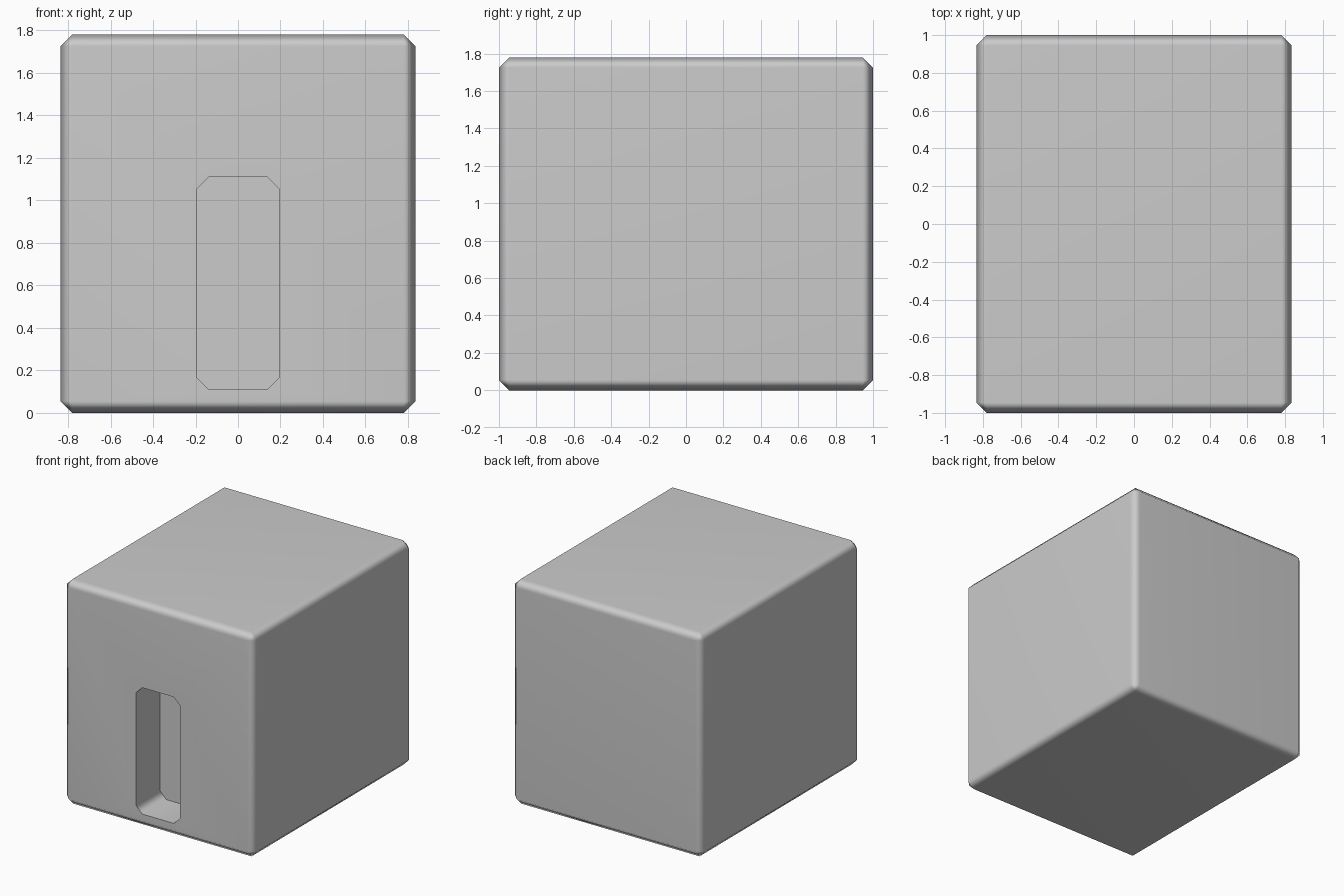
import bpy, bmesh

if "Cube" in bpy.data.objects:
    bpy.data.objects.remove(bpy.data.objects["Cube"])

def chamfered_block(name, size, centre, chamfer, keep=lambda e: True):
    """Box with single-segment chamfers on the chosen edges."""
    bm = bmesh.new()
    bmesh.ops.create_cube(bm, size=1)
    for v in bm.verts:
        v.co = [v.co[i] * size[i] + centre[i] for i in range(3)]
    bmesh.ops.bevel(bm, geom=[e for e in bm.edges if keep(e)], offset=chamfer,
                    segments=1, affect='EDGES')
    mesh = bpy.data.meshes.new(name)
    bm.to_mesh(mesh)
    bm.free()
    obj = bpy.data.objects.new(name, mesh)
    bpy.context.collection.objects.link(obj)
    return obj

# Main body
body = chamfered_block("hut_body", (1.67, 2.0, 1.78), (0, 0, 0.89), 0.055)

# Doorway recess: slot with chamfered corners running into the front
depth = 0.3
def runs_along_y(e):
    return abs(e.verts[0].co.y - e.verts[1].co.y) > 0.01
cutter = chamfered_block("doorway_cutter", (0.386, 2 * depth, 1.0),
                         (0, -1.0, 0.61), 0.055, runs_along_y)
cutter.hide_render = True
cutter.hide_set(True)

cut = body.modifiers.new("doorway", 'BOOLEAN')
cut.object = cutter
cut.operation = 'DIFFERENCE'
cut.solver = 'EXACT'
bpy.context.view_layer.objects.active = body
body.select_set(True)
bpy.ops.object.modifier_apply(modifier=cut.name)
bpy.data.objects.remove(cutter)

# Soft shading over the chamfers, flat on the big faces
bpy.ops.object.shade_smooth_by_angle(angle=1.05)
soft = body.modifiers.new("soft_chamfers", 'WEIGHTED_NORMAL')
soft.keep_sharp = True
